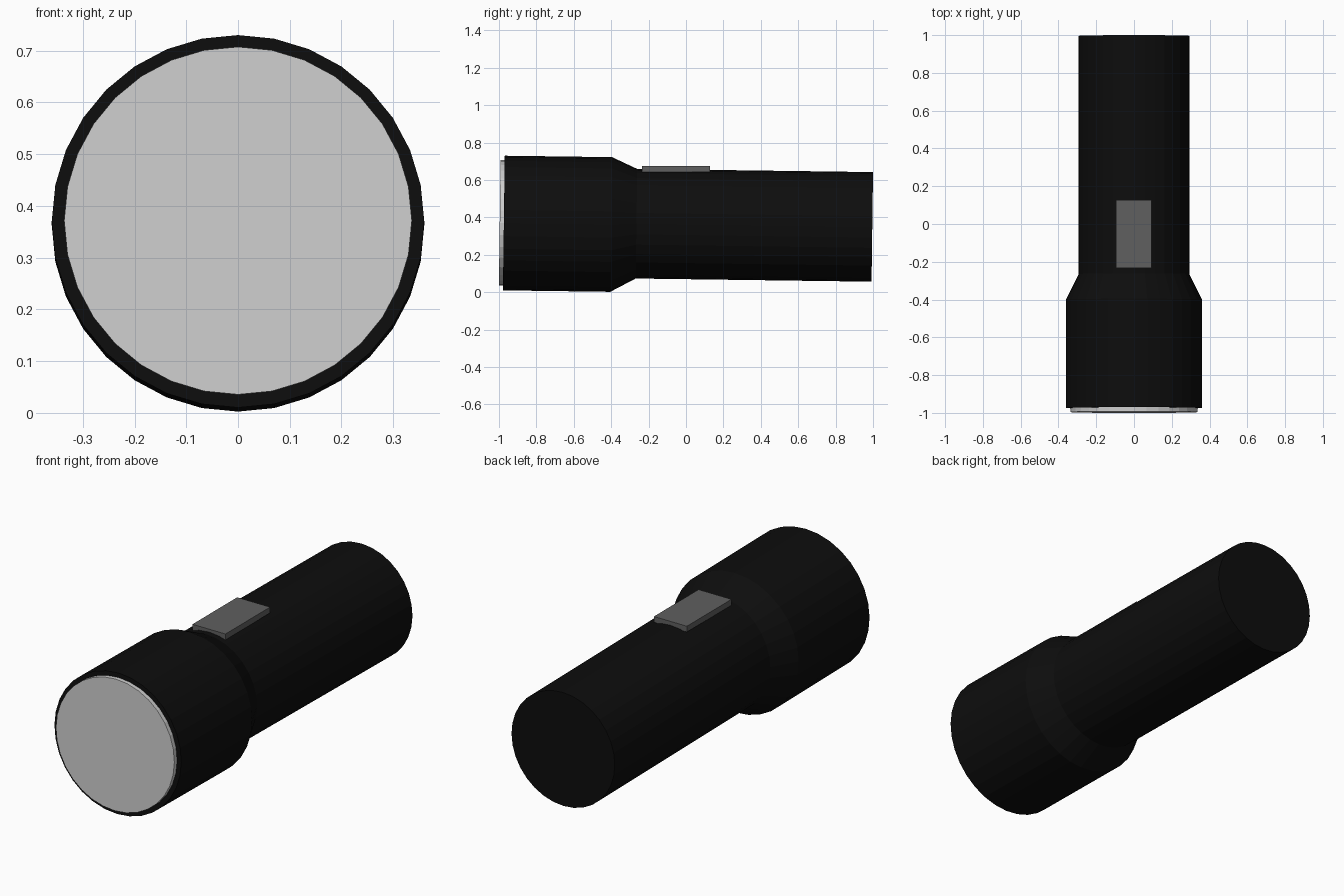
import bpy, math
from mathutils import Matrix

if "Cube" in bpy.data.objects:
    bpy.data.objects.remove(bpy.data.objects["Cube"])

SIDES = 32
TILT = 0.0135          # the barrel droops slightly towards the tail
AXIS_Z = 0.357         # height of the axis at y = 0


def material(name, value):
    m = bpy.data.materials.new(name)
    m.diffuse_color = (value, value, value, 1)
    m.use_nodes = True
    m.node_tree.nodes["Principled BSDF"].inputs["Base Color"].default_value = m.diffuse_color
    return m


def add_object(name, verts, faces, mat):
    mesh = bpy.data.meshes.new(name)
    mesh.from_pydata(verts, [], faces)
    mesh.materials.append(mat)
    obj = bpy.data.objects.new(name, mesh)
    bpy.context.collection.objects.link(obj)
    return obj


def lathe(name, profile, mat):
    """Closed solid from (y, radius, z offset) rings along the tilted axis."""
    verts, n = [], SIDES
    for y, r, dz in profile:
        for i in range(n):
            a = 2 * math.pi * i / n
            verts.append((r * math.sin(a), y, r * math.cos(a) + dz))
    faces = [tuple(range(n)),
             tuple(reversed(range((len(profile) - 1) * n, len(profile) * n)))]
    for k in range(len(profile) - 1):
        for i in range(n):
            j = (i + 1) % n
            faces.append((k * n + i, (k + 1) * n + i, (k + 1) * n + j, k * n + j))
    obj = add_object(name, verts, faces, mat)
    obj.data.transform(Matrix.Translation((0, 0, AXIS_Z)) @ Matrix.Rotation(-TILT, 4, 'X'))
    return obj


black = material("black_casing", 0.004)
grey = material("grey_switch", 0.115)
pale = material("pale_lens", 0.62)

# Casing: wide head, tapered collar and straight handle
lathe("casing", [(-0.974, 0.36, 0), (-0.4, 0.36, 0),
                 (-0.265, 0.293, 0.006), (0.996, 0.293, 0.006)], black)

# Lens disc standing slightly proud of the head
lathe("lens", [(-0.996, 0.336, 0.001), (-0.96, 0.336, 0.001)], pale)

# Flat slide switch on top of the handle
bpy.ops.mesh.primitive_cube_add(size=1)
switch = bpy.context.object
switch.name = "switch"
switch.data.transform(Matrix.Translation((-0.001, -0.053, 0.659))
                      @ Matrix.Diagonal((0.187, 0.362, 0.03, 1)))
switch.data.materials.append(grey)
